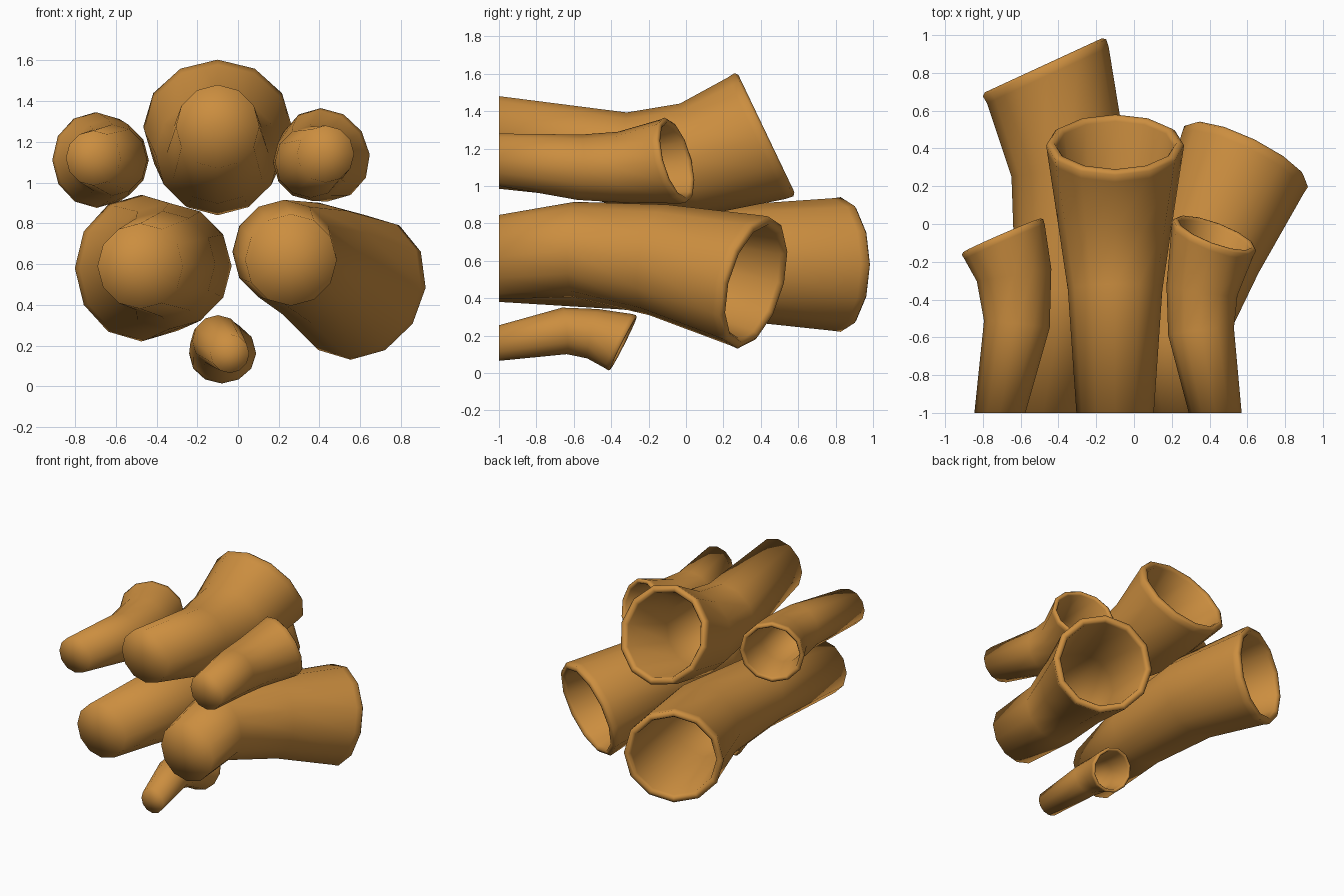
import bpy, bmesh
from math import sin, cos, pi
from mathutils import Vector

if "Cube" in bpy.data.objects:
    bpy.data.objects.remove(bpy.data.objects["Cube"])

SIDES = 12
mat = bpy.data.materials.new("ochre")
mat.diffuse_color = (0.6, 0.27, 0.05, 1)
mat.use_nodes = True
mat.node_tree.nodes["Principled BSDF"].inputs["Base Color"].default_value = mat.diffuse_color


def tube(name, path, mouth):
    """Hollow flared tube: path = (x, y, z, radius) stations, mouth = direction of open end."""
    bm = bmesh.new()
    pts = [Vector(p[:3]) for p in path]
    radii = [p[3] for p in path]
    dirs = [Vector((0, 1, 0))]
    dirs += [(pts[i + 1] - pts[i - 1]).normalized() for i in range(1, len(pts) - 1)]
    dirs.append(Vector(mouth).normalized())

    def ring(c, d, r):
        side = d.cross(Vector((0, 0, 1))).normalized()
        up = side.cross(d)
        return [bm.verts.new(c + r * (sin(2 * pi * k / SIDES) * side + cos(2 * pi * k / SIDES) * up))
                for k in range(SIDES)]

    c, d, r = pts[-1], dirs[-1], radii[-1]
    # outer skin
    rings = [ring(pts[i], dirs[i], radii[i]) for i in range(len(pts) - 1)]
    # rounded lip
    for back, scale in ((0.16, 0.985), (0.04, 1.0), (0.0, 0.95), (0.0, 0.89), (0.06, 0.85)):
        rings.append(ring(c - d * back * r, d, r * scale))
    # inner wall
    for i in range(len(pts) - 2, 0, -1):
        rings.append(ring(pts[i], dirs[i], radii[i] * 0.83))
    for a, b in zip(rings, rings[1:]):
        for k in range(SIDES):
            j = (k + 1) % SIDES
            bm.faces.new((a[k], a[j], b[j], b[k]))
    # closed front end and bottom of the hollow
    for loop, centre in ((rings[0], pts[0]), (rings[-1], pts[1] - dirs[1] * 0.1)):
        v = bm.verts.new(centre)
        for k in range(SIDES):
            bm.faces.new((v, loop[k], loop[(k + 1) % SIDES]))
    bmesh.ops.recalc_face_normals(bm, faces=bm.faces)
    for f in bm.faces:
        f.smooth = True
    me = bpy.data.meshes.new(name)
    bm.to_mesh(me)
    bm.free()
    me.materials.append(mat)
    bpy.context.collection.objects.link(bpy.data.objects.new(name, me))


# large tubes
tube("top_tube", [(-.1, -1, 1.275, .205), (-.1, -.35, 1.145, .25), (-.1, .02, 1.14, .305),
                  (-.1, .43, 1.28, .365)], (0, .9, .43))
tube("lower_right_tube", [(.26, -1, .62, .225), (.225, -.6, .66, .255), (.38, -.15, .605, .3),
                          (.6, .37, .48, .365)], (.43, .87, -.25))
tube("lower_left_tube", [(-.48, -1, .59, .21), (-.37, -.35, .6, .26), (-.34, .28, .59, .31),
                         (-.48, .84, .58, .36)], (-.42, .91, 0))
# small tubes
tube("upper_left_tube", [(-.71, -1, 1.12, .135), (-.62, -.53, 1.11, .175), (-.635, -.27, 1.11, .2),
                         (-.7, -.06, 1.11, .235)], (-.4, .92, -.03))
tube("upper_right_tube", [(.43, -1, 1.14, .14), (.355, -.57, 1.1, .175), (.36, -.35, 1.1, .19),
                          (.43, -.05, 1.14, .235)], (.34, .9, .25))
tube("bottom_tube", [(-.04, -1, .16, .095), (-.1, -.65, .225, .125), (-.1, -.5, .21, .135),
                     (-.075, -.335, .158, .165)], (.05, .89, -.45))
